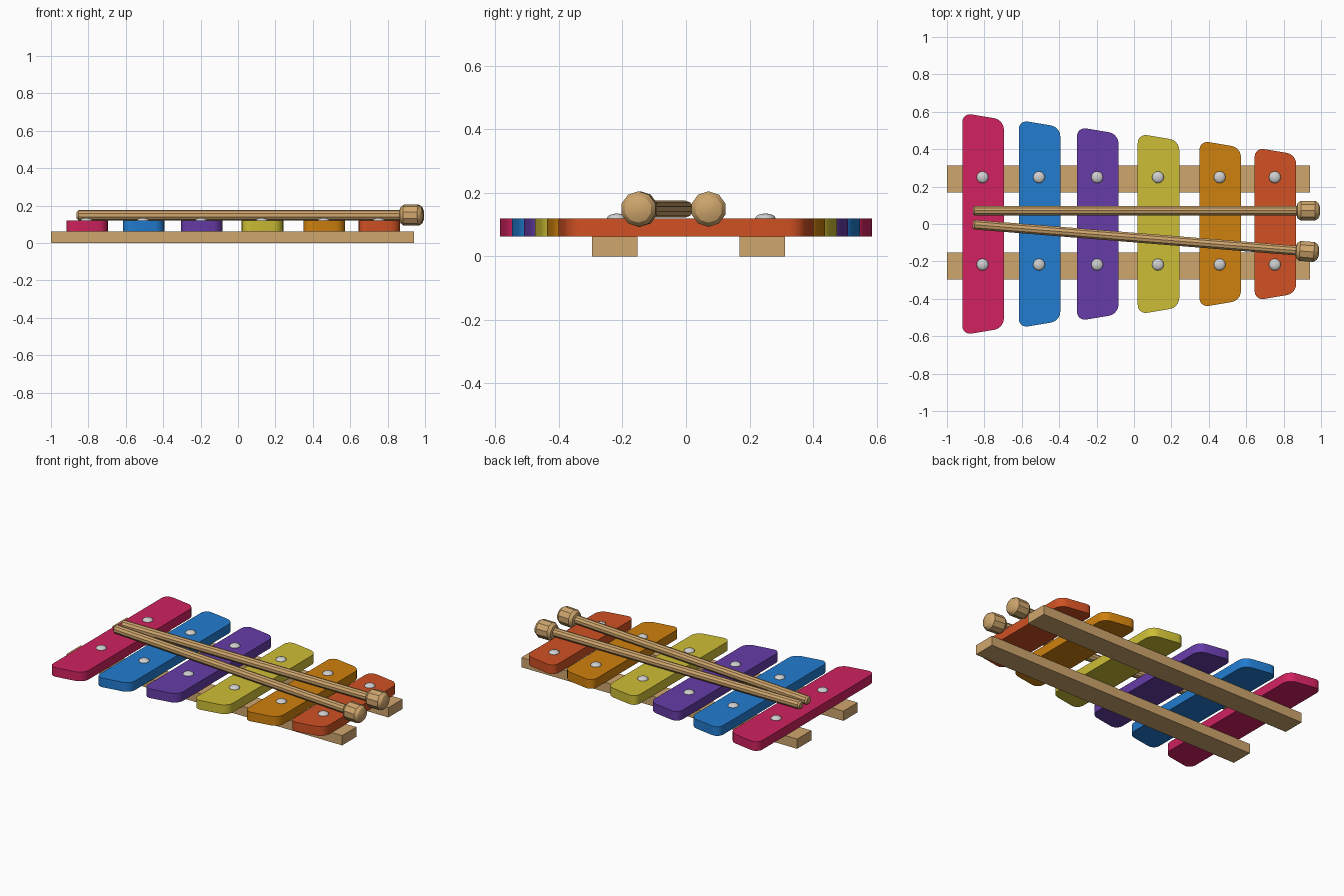
import bpy, bmesh, math

cube = bpy.data.objects.get("Cube")
if cube:
    bpy.data.objects.remove(cube, do_unlink=True)


def material(name, *rgb):
    """Flat colour given as 0-255 display values, stored linear."""
    lin = [((c / 255 + 0.055) / 1.055) ** 2.4 for c in rgb] + [1]
    m = bpy.data.materials.new(name)
    m.use_nodes = True
    m.diffuse_color = lin
    m.node_tree.nodes["Principled BSDF"].inputs["Base Color"].default_value = lin
    return m


def finish(bm, name, mat, angle=30):
    bmesh.ops.recalc_face_normals(bm, faces=bm.faces)
    mesh = bpy.data.meshes.new(name)
    bm.to_mesh(mesh)
    bm.free()
    mesh.materials.append(mat)
    ob = bpy.data.objects.new(name, mesh)
    bpy.context.collection.objects.link(ob)
    bpy.ops.object.select_all(action="DESELECT")
    ob.select_set(True)
    bpy.context.view_layer.objects.active = ob
    bpy.ops.object.shade_smooth_by_angle(angle=math.radians(angle))
    return ob


wood = material("wood", 207, 166, 109)
steel = material("steel", 208, 208, 208)
RAIL_TOP, BAR_TOP = 0.062, 0.12


def rail(name, y):
    bm = bmesh.new()
    bmesh.ops.create_cube(bm, size=1)
    bmesh.ops.scale(bm, vec=(1.94, 0.143, RAIL_TOP), verts=bm.verts)
    bmesh.ops.translate(bm, vec=(-0.03, y, RAIL_TOP / 2), verts=bm.verts)
    finish(bm, name, wood)


def tone_bar(name, x, half_length, mat):
    """Tapered plate with rounded corners."""
    w, short = 0.111, half_length - 0.037
    bm = bmesh.new()
    corners = [(-w, -half_length), (w, -short), (w, short), (-w, half_length)]
    bm.faces.new([bm.verts.new((x + px, py, RAIL_TOP)) for px, py in corners])
    bmesh.ops.bevel(bm, geom=bm.verts[:], offset=0.05, segments=5,
                    profile=0.5, affect="VERTICES")
    top = bmesh.ops.extrude_face_region(bm, geom=bm.faces[:])["geom"]
    bmesh.ops.translate(bm, vec=(0, 0, BAR_TOP - RAIL_TOP),
                        verts=[v for v in top if isinstance(v, bmesh.types.BMVert)])
    finish(bm, name, mat)


def screw(name, x, y):
    """Low domed head."""
    bm = bmesh.new()
    bmesh.ops.create_uvsphere(bm, u_segments=12, v_segments=8, radius=1)
    bmesh.ops.scale(bm, vec=(0.032, 0.032, 0.015), verts=bm.verts)
    bmesh.ops.translate(bm, vec=(x, y, BAR_TOP), verts=bm.verts)
    finish(bm, name, steel, 60)


def turned(name, profile, sides, location, turn):
    """Round part along x, from (x, radius) rings."""
    bm = bmesh.new()
    rings = []
    for px, r in profile:
        rings.append([bm.verts.new((px, r * math.cos(a), r * math.sin(a)))
                      for a in (2 * math.pi * (i + 0.5) / sides for i in range(sides))])
    for a, b in zip(rings, rings[1:]):
        for i in range(sides):
            j = (i + 1) % sides
            bm.faces.new((a[i], a[j], b[j], b[i]))
    bm.faces.new(rings[0])
    bm.faces.new(rings[-1])
    ob = finish(bm, name, wood)
    ob.location = location
    ob.rotation_euler.z = turn


# Rails
rail("back_rail", 0.24)
rail("front_rail", -0.225)

# Tone bars with a screw over each rail
bars = [
    ("pink", (208, 34, 95), -0.807, 0.594),
    ("blue", (34, 124, 208), -0.505, 0.556),
    ("purple", (102, 60, 168), -0.194, 0.519),
    ("yellow", (205, 190, 54), 0.131, 0.483),
    ("amber", (207, 129, 14), 0.461, 0.446),
    ("red_orange", (208, 81, 35), 0.756, 0.409),
]
for colour, rgb, x, half_length in bars:
    tone_bar(colour + "_bar", x, half_length, material(colour, *rgb))
    for side, y in (("back", 0.25), ("front", -0.217)):
        screw(f"{colour}_{side}_screw", x - 0.003, y)

# Mallets
stick = [(0, 0.019), (0.01, 0.027), (1.76, 0.027)]
head = [(1.732, 0.028), (1.736, 0.042), (1.754, 0.056), (1.83, 0.056),
        (1.848, 0.043), (1.857, 0.02)]
for side, y0, y1 in (("back", 0.071, 0.071), ("front", -0.003, -0.147)):
    turn = math.atan2(y1 - y0, 1.79)
    start = (-0.862, y0, 0.149)
    turned(side + "_mallet_stick", stick, 10, start, turn)
    turned(side + "_mallet_head", head, 10, start, turn)
